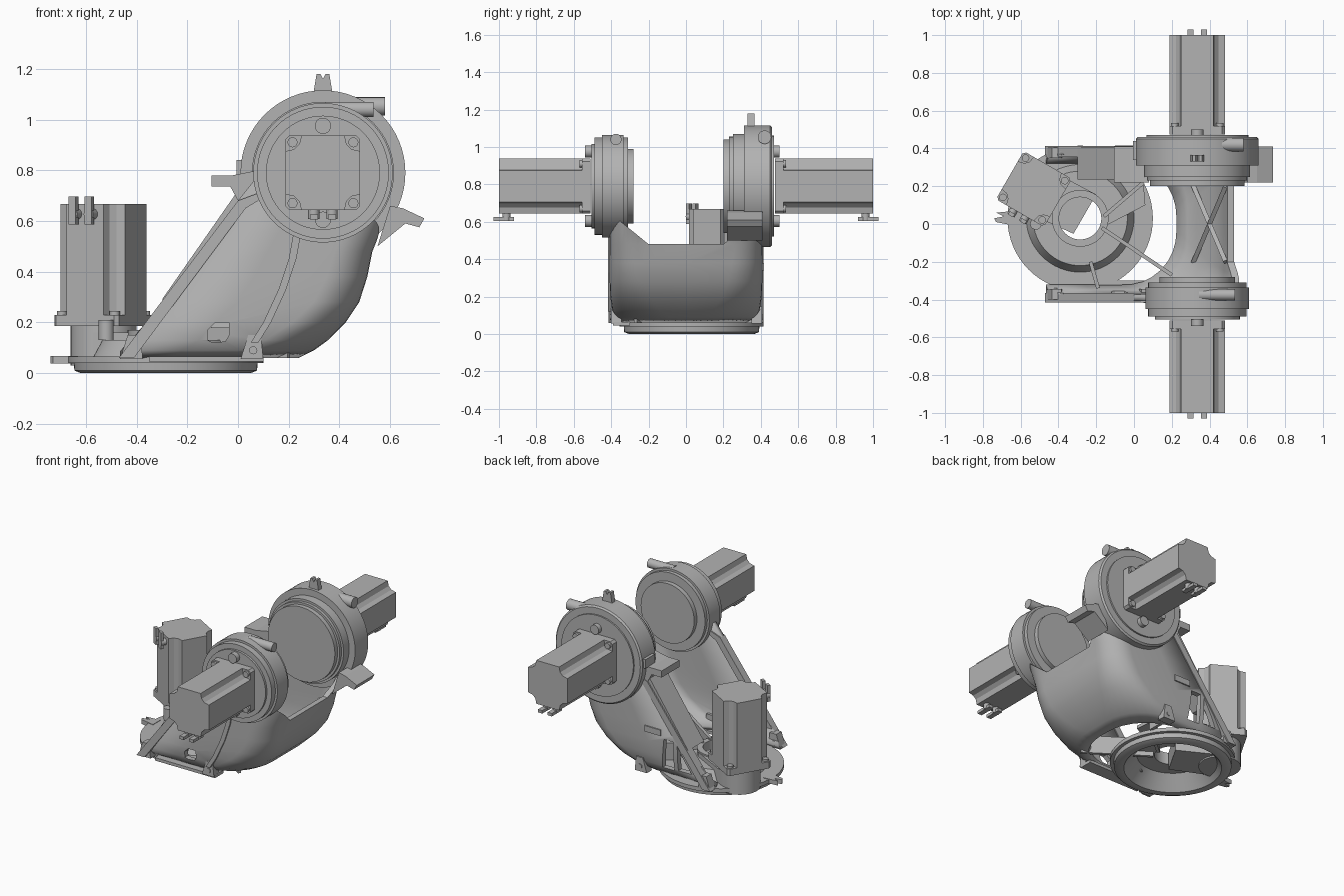
import bpy, bmesh, math
from mathutils import Matrix, Vector

if "Cube" in bpy.data.objects:
    bpy.data.objects.remove(bpy.data.objects["Cube"])

grey = bpy.data.materials.new("cast_grey")
grey.use_nodes = True
COLOUR = (0.45, 0.45, 0.45, 1)
grey.diffuse_color = COLOUR
grey.node_tree.nodes["Principled BSDF"].inputs["Base Color"].default_value = COLOUR

T, R = Matrix.Translation, Matrix.Rotation


def finish(name, bm, matrix=Matrix(), smooth=True):
    bmesh.ops.recalc_face_normals(bm, faces=bm.faces)
    me = bpy.data.meshes.new(name)
    bm.to_mesh(me)
    bm.free()
    me.transform(matrix)
    me.materials.append(grey)
    ob = bpy.data.objects.new(name, me)
    bpy.context.collection.objects.link(ob)
    if smooth:
        bpy.ops.object.select_all(action='DESELECT')
        ob.select_set(True)
        bpy.context.view_layer.objects.active = ob
        bpy.ops.object.shade_smooth_by_angle(angle=math.radians(32))
    return ob


def prism(name, pts, depth, matrix=Matrix(), smooth=False):
    """Outline in local xy, raised along local z."""
    bm = bmesh.new()
    f = bm.faces.new([bm.verts.new((x, y, 0)) for x, y in pts])
    top = bmesh.ops.extrude_face_region(bm, geom=[f])["geom"]
    bmesh.ops.translate(bm, vec=(0, 0, depth),
                        verts=[v for v in top if isinstance(v, bmesh.types.BMVert)])
    return finish(name, bm, matrix, smooth)


def lathe(name, profile, matrix=Matrix(), steps=64, closed=False):
    """Radius/height profile spun about local z."""
    bm = bmesh.new()
    vs = [bm.verts.new((r, 0, z)) for r, z in profile]
    pairs = list(zip(vs, vs[1:])) + ([(vs[-1], vs[0])] if closed else [])
    edges = [bm.edges.new(p) for p in pairs]
    bmesh.ops.spin(bm, geom=vs + edges, cent=(0, 0, 0), axis=(0, 0, 1),
                   angle=math.tau, steps=steps, use_duplicate=False)
    bmesh.ops.remove_doubles(bm, verts=bm.verts, dist=1e-5)
    return finish(name, bm, matrix)


def rod(name, r, height, matrix, steps=20):
    return lathe(name, [(0, 0), (r, 0), (r, height), (0, height)], matrix, steps)


def box(name, lo, hi):
    pts = [(lo[0], lo[1]), (hi[0], lo[1]), (hi[0], hi[1]), (lo[0], hi[1])]
    return prism(name, pts, hi[2] - lo[2], T((0, 0, lo[2])))


def upright(y):
    """Frame whose outline is world xz, raised toward -y from y."""
    return T((0, y, 0)) @ R(math.pi / 2, 4, 'X')


def cut(target, cutter):
    m = target.modifiers.new("cut", 'BOOLEAN')
    m.operation, m.object, m.solver = 'DIFFERENCE', cutter, 'EXACT'
    cutter.hide_render = True
    bpy.context.view_layer.objects.active = target
    bpy.ops.object.modifier_apply(modifier=m.name)
    bpy.data.objects.remove(cutter)


def motor(name, m, start, end, half=0.147, flat=0.085):
    """Square servo with scooped corners, flange plate, bolts and connectors."""
    pts = []
    for i in range(4):
        q = R(i * math.pi / 2, 2)
        pts += [tuple(q @ Vector(p)) for p in
                ((half, -flat), (half, flat), (0.113, 0.093), (0.093, 0.113))]
    prism(name + "_body", pts, end - start, m @ T((0, 0, start)))
    s, c = half, half - 0.015
    plate = [(-s, -c), (-c, -s), (c, -s), (s, -c), (s, c), (c, s), (-c, s), (-s, c)]
    prism(name + "_plate", plate, 0.045, m @ T((0, 0, start - 0.04)))
    for x in (-1, 1):
        for y in (-1, 1):
            rod(name + "_bolt", 0.02, 0.02, m @ T((x * 0.12, y * 0.12, start)), 12)
        # plug pair near the far end
        p = m @ T((x * 0.036, -half + 0.01, end - 0.04)) @ R(math.pi / 2, 4, 'X')
        rod(name + "_plug", 0.022, 0.045, p, 14)
        lug = [(-0.016, -0.07), (0.016, -0.07), (0.016, 0.04), (-0.016, 0.04)]
        prism(name + "_plug_body", lug, 0.02, p @ T((0, 0, 0.028)) @ R(math.pi, 4, 'Z'))


# Base ring with conical recess and hub
BASE = T((-0.285, 0.03, 0))
lathe("base_ring", [(0.335, 0), (0.36, 0.01), (0.365, 0.065), (0.285, 0.065), (0.25, 0.13),
                    (0.15, 0.13), (0.15, 0.17), (0.112, 0.17), (0.112, 0.09),
                    (0.22, 0.09), (0.30, 0.0)], BASE, closed=True)
lathe("base_step", [(0.325, 0.04), (0.385, 0.04), (0.385, 0.065), (0.325, 0.065)],
      BASE, closed=True)

# Hollow arm casting: U-shaped sections lofted upward
levels = [  # height, rear x, half width, corner radius
    (0.06, 0.24, 0.345, 0.31), (0.09, 0.30, 0.378, 0.29), (0.13, 0.355, 0.395, 0.25),
    (0.20, 0.425, 0.405, 0.21), (0.28, 0.478, 0.408, 0.18), (0.38, 0.51, 0.408, 0.16),
    (0.48, 0.53, 0.408, 0.15), (0.58, 0.57, 0.408, 0.15), (0.68, 0.58, 0.408, 0.15),
    (0.78, 0.58, 0.408, 0.15)]
bm = bmesh.new()
rows = []
for z, xr, w, r in levels:
    xl = -0.465 + (z - 0.06) * 0.75 if z < 0.7 else 0.08
    half = [(xl, -w), ((xl + xr - r) / 2, -w)]
    half += [(xr - r + r * math.sin(a), -w + r - r * math.cos(a))
             for a in (i * math.pi / 16 for i in range(9))]
    half += [(xr, -0.01)]
    path = half + [(x, -y) for x, y in reversed(half)]
    rows.append([bm.verts.new((x, y, z)) for x, y in path])
for a, b in zip(rows, rows[1:]):
    for i in range(len(a) - 1):
        bm.faces.new((a[i], a[i + 1], b[i + 1], b[i]))
arm = finish("arm_casting", bm)
mod = arm.modifiers.new("wall", 'SOLIDIFY')
mod.thickness, mod.offset = 0.035, -1
bpy.ops.object.modifier_apply(modifier=mod.name)

# Saddle opening between the two side plates
saddle = [(-0.2, 0.48), (0.2, 0.48), (0.372, 0.62), (0.372, 1), (-0.372, 1), (-0.372, 0.62)]
yz = Matrix(((0, 0, 1, 0), (1, 0, 0, 0), (0, 1, 0, 0), (0, 0, 0, 1)))
cut(arm, prism("saddle_cutter", saddle, 1.2, yz))
# Windows in the side plates
front_hole = [(-0.12, 0.13), (-0.10, 0.12), (-0.05, 0.125), (-0.035, 0.15),
              (-0.035, 0.2), (-0.09, 0.2), (-0.12, 0.17)]
cut(arm, prism("front_cutter", front_hole, 0.2, upright(-0.3)))
for hole in ([(-0.32, 0.13), (-0.22, 0.13), (-0.22, 0.30)],
             [(-0.19, 0.12), (-0.10, 0.12), (-0.12, 0.32), (-0.19, 0.32)]):
    cut(arm, prism("back_cutter", hole, 0.2, upright(0.5)))

# Ribs on the side plates
edge = [(-0.47, 0.06), (-0.41, 0.06), (0.03, 0.65), (0.08, 0.68), (0.08, 0.71), (0.0, 0.68)]
prism("front_edge_rib", edge, 0.05, upright(-0.365))
prism("back_edge_rib", edge, 0.06, upright(0.414))
wall = [(-0.30, 0.29), (-0.27, 0.29), (0.0, 0.62), (0.06, 0.72), (0.0, 0.72)]
prism("back_edge_wall", wall, 0.17, upright(0.405))
mid = [(0.05, 0.12), (0.10, 0.2), (0.16, 0.33), (0.2, 0.45), (0.22, 0.56)]
prism("front_curved_rib", mid + [(x + 0.03, z) for x, z in reversed(mid)],
      0.03, upright(-0.388))
prism("terminal_panel", [(-0.1, 0.34), (0.02, 0.34), (0.02, 0.38), (-0.1, 0.38)],
      0.02, upright(0.416))

# Foot lugs
for x in (-0.415, 0.06):
    for y, side in ((-0.345, "front"), (0.405, "back")):
        shape = [(x - 0.05, 0.055), (x + 0.04, 0.055), (x + 0.03, 0.15), (x - 0.02, 0.15)]
        prism(side + "_foot_lug", shape, 0.055, upright(y))
        rod(side + "_foot_bolt", 0.016, 0.066, upright(y + 0.005) @ T((x, 0.09, 0)), 12)
box("front_foot_bar", (-0.35, -0.39, 0.045), (0.10, -0.30, 0.065))
tab = [(-0.63, -0.01), (-0.73, 0.01), (-0.74, 0.03), (-0.69, 0.04), (-0.73, 0.06), (-0.63, 0.07)]
prism("base_tab", tab, 0.03, T((0, 0, 0.038)))


# Inner strengthening ribs
def rib(name, a, b, z0, z1, t=0.02):
    d = Vector(b) - Vector(a)
    m = T((a[0], a[1], z0)) @ R(math.atan2(d.y, d.x), 4, 'Z')
    t /= 2
    prism(name, [(0, -t), (d.length, -t), (d.length, t), (0, t)], z1 - z0, m)


rib("hub_rib", (-0.16, 0.04), (0.05, 0.22), 0.06, 0.18)
rib("hub_rib", (-0.17, -0.02), (0.2, -0.27), 0.06, 0.18)
rib("hub_rib", (0.05, 0.22), (0.05, 0.38), 0.06, 0.18)
rib("hub_rib", (-0.23, -0.2), (-0.19, -0.34), 0.06, 0.14)
prism("hub_web", [(-0.16, 0.04), (0.05, 0.22), (0.06, 0.1), (-0.17, -0.02)], 0.02,
      T((0, 0, 0.12)))
for s in (-1, 1):  # crossed ribs against the rear wall
    lo, hi = Vector((0.315, s * 0.2, 0.14)), Vector((0.485, -s * 0.2, 0.46))
    d = hi - lo
    m = T(lo) @ d.to_track_quat('Z', 'X').to_matrix().to_4x4()
    prism("crossed_rib", [(-0.012, -0.012), (0.012, -0.012), (0.012, 0.012), (-0.012, 0.012)],
          d.length, m)

# Bearing housings on the shoulder axis
AXIS = T((0.335, 0, 0.79))
FRONT = AXIS @ R(math.pi / 2, 4, 'X')
BACK = AXIS @ R(math.pi, 4, 'Z') @ R(math.pi / 2, 4, 'X')
lathe("front_housing", [(0, 0.28), (0.2, 0.28), (0.2, 0.31), (0.26, 0.31), (0.26, 0.335),
                        (0.275, 0.335), (0.275, 0.45), (0.26, 0.45), (0.26, 0.49),
                        (0.225, 0.49), (0.225, 0.505), (0, 0.505)], FRONT)
lathe("back_housing", [(0, 0.2), (0.25, 0.2), (0.25, 0.23), (0.265, 0.23), (0.265, 0.25),
                       (0.28, 0.25), (0.28, 0.31), (0.325, 0.31), (0.325, 0.45),
                       (0.315, 0.46), (0.27, 0.46), (0.27, 0.47), (0, 0.47)], BACK)
motor("front_motor", FRONT, 0.55, 1.0)
motor("back_motor", BACK, 0.515, 1.0)
for m, z, side in ((FRONT, 0.5, "front"), (BACK, 0.46, "back")):
    for s in (-1, 1):
        rod(side + "_boss", 0.032, 0.04, m @ T((0, s * 0.185, z)))

# Pins, lugs and stops around the housings
along_x = R(math.pi / 2, 4, 'Y')
rod("front_pin", 0.03, 0.19, T((0.345, -0.375, 1.04)) @ along_x)
rod("back_pin", 0.036, 0.2, T((0.38, 0.42, 1.052)) @ along_x)
prism("lifting_lug", [(0.295, 1.09), (0.375, 1.09), (0.36, 1.18), (0.345, 1.18), (0.335, 1.16),
                      (0.325, 1.18), (0.31, 1.18)], 0.035, upright(0.365))
box("side_lug", (-0.005, 0.34, 0.78), (0.06, 0.44, 0.84))
prism("right_stop", [(0.60, 0.66), (0.55, 0.5), (0.66, 0.59), (0.715, 0.575), (0.735, 0.61),
                     (0.65, 0.65)], 0.19, upright(0.41))
prism("left_stop", [(-0.105, 0.735), (-0.03, 0.735), (0.0, 0.68), (0.08, 0.7), (0.08, 0.8),
                    (-0.02, 0.78), (-0.105, 0.78)], 0.19, upright(0.41))

# Upright motor on its stand
STAND = T((-0.53, 0.185, 0)) @ R(-math.pi / 6, 4, 'Z')
motor("upright_motor", STAND, 0.225, 0.667)
lathe("stand_housing", [(0, 0.03), (0.13, 0.03), (0.13, 0.19), (0, 0.19)], STAND, 32)
prism("stand_web", [(0.0, -0.13), (0.3, -0.1), (0.3, 0.14), (0.0, 0.13)], 0.12,
      STAND @ T((0, 0, 0.04)))
rod("stand_post", 0.03, 0.08, T((-0.52, 0.0, 0.13)))
